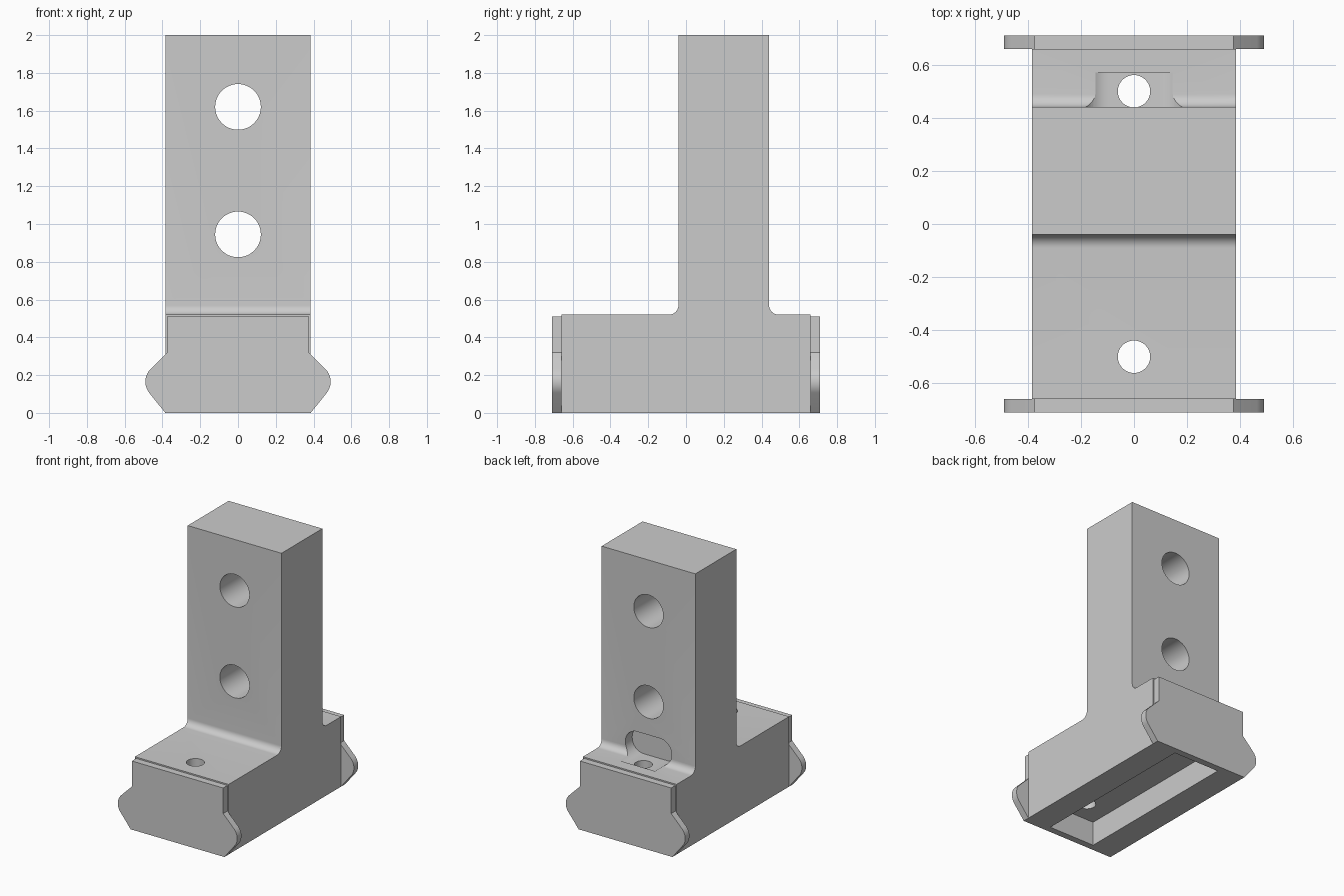
import bpy
import bmesh
from math import tan, pi
from mathutils import Vector, Matrix

cube = bpy.data.objects.get("Cube")
if cube:
    bpy.data.objects.remove(cube, do_unlink=True)

grey = bpy.data.materials.new("light grey")
grey.use_nodes = True
grey.diffuse_color = (0.6, 0.6, 0.6, 1)
grey.node_tree.nodes["Principled BSDF"].inputs["Base Color"].default_value = (0.6, 0.6, 0.6, 1)

# Axes (profile u, profile v, extrusion) for each direction
ALONG_X = (Vector((0, 1, 0)), Vector((0, 0, 1)), Vector((1, 0, 0)))
ALONG_Y = (Vector((1, 0, 0)), Vector((0, 0, 1)), Vector((0, 1, 0)))
ALONG_Z = (Vector((1, 0, 0)), Vector((0, 1, 0)), Vector((0, 0, 1)))


def rounded(corners, steps=10):
    """Expand (u, v, radius) corners into an outline with round corners."""
    out = []
    for i, (u, v, r) in enumerate(corners):
        p = Vector((u, v))
        if not r:
            out.append(p)
            continue
        a = (Vector(corners[i - 1][:2]) - p).normalized()
        b = (Vector(corners[(i + 1) % len(corners)][:2]) - p).normalized()
        half = a.angle(b) / 2
        start, end = p + a * r / tan(half), p + b * r / tan(half)
        center = p + (a + b).normalized() * ((start - p).length ** 2 + r * r) ** 0.5
        turn = (start - center).angle_signed(end - center)
        for k in range(steps + 1):
            out.append(center + Matrix.Rotation(-turn * k / steps, 2) @ (start - center))
    return out


def prism(name, outline, axes, low, high):
    u, v, w = axes
    bm = bmesh.new()
    face = bm.faces.new([bm.verts.new(u * p[0] + v * p[1] + w * low) for p in outline])
    top = bmesh.ops.extrude_face_region(bm, geom=[face])["geom"]
    bmesh.ops.translate(bm, vec=w * (high - low),
                        verts=[g for g in top if isinstance(g, bmesh.types.BMVert)])
    bmesh.ops.recalc_face_normals(bm, faces=bm.faces)
    mesh = bpy.data.meshes.new(name)
    bm.to_mesh(mesh)
    bm.free()
    mesh.materials.append(grey)
    obj = bpy.data.objects.new(name, mesh)
    bpy.context.collection.objects.link(obj)
    return obj


def circle(u, v, r, n=48):
    return [Vector((u, v)) + Matrix.Rotation(2 * pi * i / n, 2) @ Vector((r, 0)) for i in range(n)]


def select(obj):
    bpy.ops.object.select_all(action='DESELECT')
    obj.select_set(True)
    bpy.context.view_layer.objects.active = obj


def cut(obj, cutter):
    cutter.hide_render = True
    mod = obj.modifiers.new("cut", 'BOOLEAN')
    mod.operation = 'DIFFERENCE'
    mod.solver = 'EXACT'
    mod.object = cutter
    select(obj)
    bpy.ops.object.modifier_apply(modifier=mod.name)
    bpy.data.objects.remove(cutter, do_unlink=True)


# Base and upright as one filleted side profile
END, LEDGE = 0.66, 0.52
FRONT, BACK = -0.04, 0.44
body = prism("bracket_body", rounded([
    (-END, 0, 0), (END, 0, 0), (END, LEDGE, 0), (BACK, LEDGE, 0.05),
    (BACK, 2, 0), (FRONT, 2, 0), (FRONT, LEDGE, 0.05), (-END, LEDGE, 0),
]), ALONG_X, -0.385, 0.385)

# Cross holes through the upright
for z in (0.945, 1.62):
    cut(body, prism("cross_hole", circle(0, z, 0.121), ALONG_Y, -0.3, 0.6))

# Clearance slot in the back of the upright
slot = rounded([(-0.19, 0.505, 0.095), (0.19, 0.505, 0.095),
                (0.19, 0.7, 0.095), (-0.19, 0.7, 0.095)])
cut(body, prism("slot", slot, ALONG_Y, 0.36, 0.57))

# Channel under the base and bolt holes down into it
channel = [(-0.19, -0.1), (0.19, -0.1), (0.19, 0.18), (-0.19, 0.18)]
cut(body, prism("channel", channel, ALONG_Y, -0.8, 0.8))
for y in (-0.5, 0.5):
    cut(body, prism("bolt_hole", circle(0, y, 0.061), ALONG_Z, 0.1, 0.6))

# End plates with rounded side lugs
half = [(0.385, 0, 0), (0.523, 0.172, 0.095), (0.375, 0.32, 0), (0.375, 0.51, 0)]
plate = rounded(half + [(-u, v, r) for u, v, r in reversed(half)])
parts = [body,
         prism("front_end_plate", plate, ALONG_Y, -0.71, -END),
         prism("back_end_plate", plate, ALONG_Y, END, 0.71)]

for part in parts:
    select(part)
    bpy.ops.object.shade_smooth_by_angle(angle=pi / 6)
